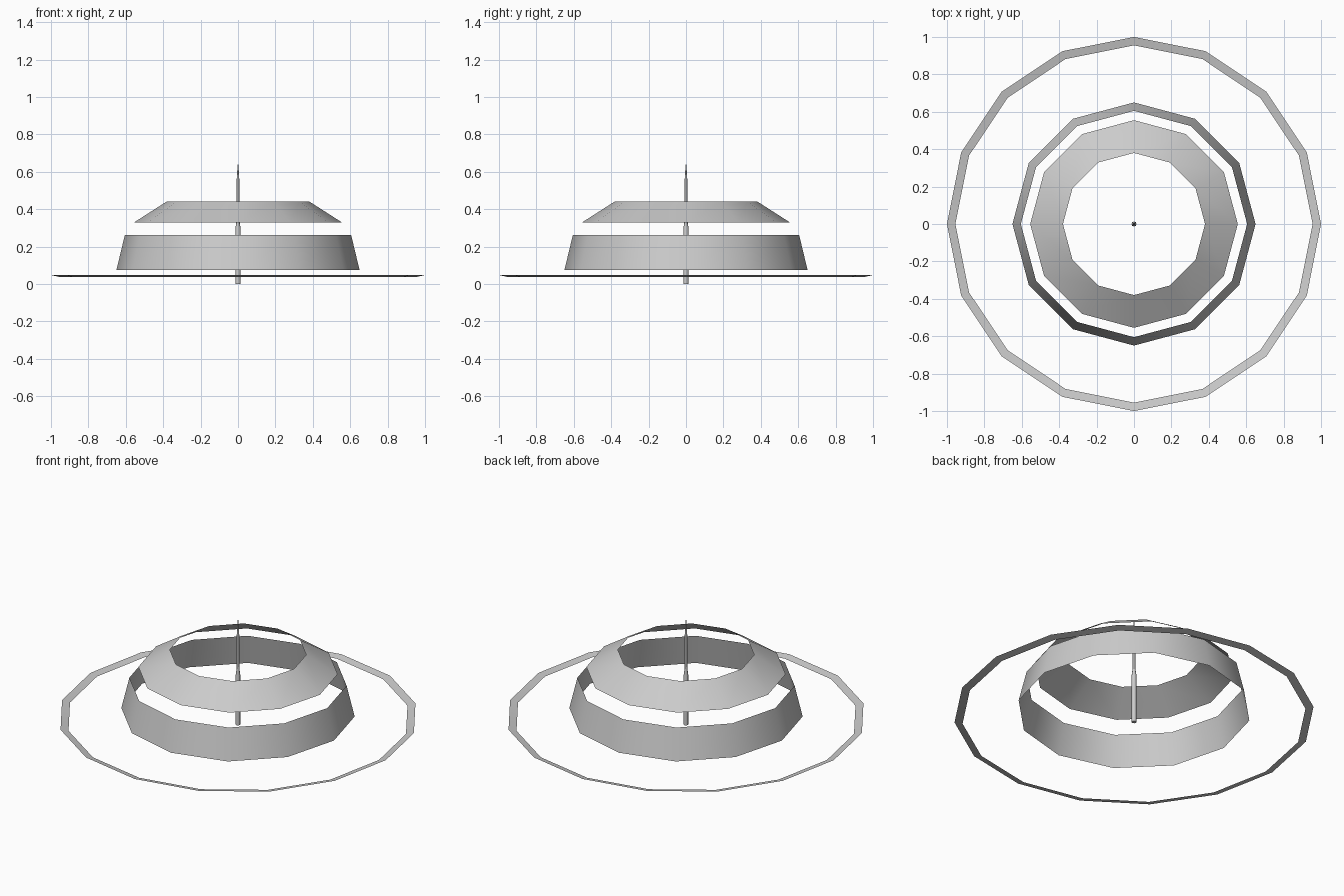
import bpy, bmesh, math

if "Cube" in bpy.data.objects:
    bpy.data.objects.remove(bpy.data.objects["Cube"])

grey = bpy.data.materials.new("light_grey")
grey.diffuse_color = (0.6, 0.6, 0.6, 1)
grey.use_nodes = True
grey.node_tree.nodes["Principled BSDF"].inputs["Base Color"].default_value = grey.diffuse_color


def lathe(name, profile, sides, caps=False):
    """Turn a (radius, height) profile round the z axis; list it bottom to top for outward faces."""
    bm = bmesh.new()
    rows = []
    for r, z in profile:
        rows.append([bm.verts.new((r * math.cos(2 * math.pi * i / sides),
                                   r * math.sin(2 * math.pi * i / sides), z))
                     for i in range(sides)])
    for low, high in zip(rows, rows[1:]):
        for i in range(sides):
            j = (i + 1) % sides
            bm.faces.new((low[i], low[j], high[j], high[i]))
    if caps:
        bm.faces.new(rows[0][::-1])
        bm.faces.new(rows[-1])
    mesh = bpy.data.meshes.new(name)
    bm.to_mesh(mesh)
    bm.free()
    mesh.materials.append(grey)
    obj = bpy.data.objects.new(name, mesh)
    bpy.context.collection.objects.link(obj)
    bpy.ops.object.select_all(action='DESELECT')
    obj.select_set(True)
    bpy.context.view_layer.objects.active = obj
    bpy.ops.object.shade_smooth_by_angle(angle=math.radians(50))
    return obj


# Thin, slightly dished outer ring
lathe("outer_ring", [(1.0, 0.048), (0.955, 0.038)], 16)

# Steep lower band and sloping upper band, both open sheets
lathe("lower_band", [(0.65, 0.075), (0.605, 0.262)], 12)
lathe("upper_band", [(0.555, 0.33), (0.38, 0.442)], 12)

# Central stepped spindle with a needle tip
lathe("spindle", [(0.0135, 0.0), (0.0135, 0.30), (0.008, 0.34),
                  (0.007, 0.56), (0.002, 0.64)], 8, caps=True)
